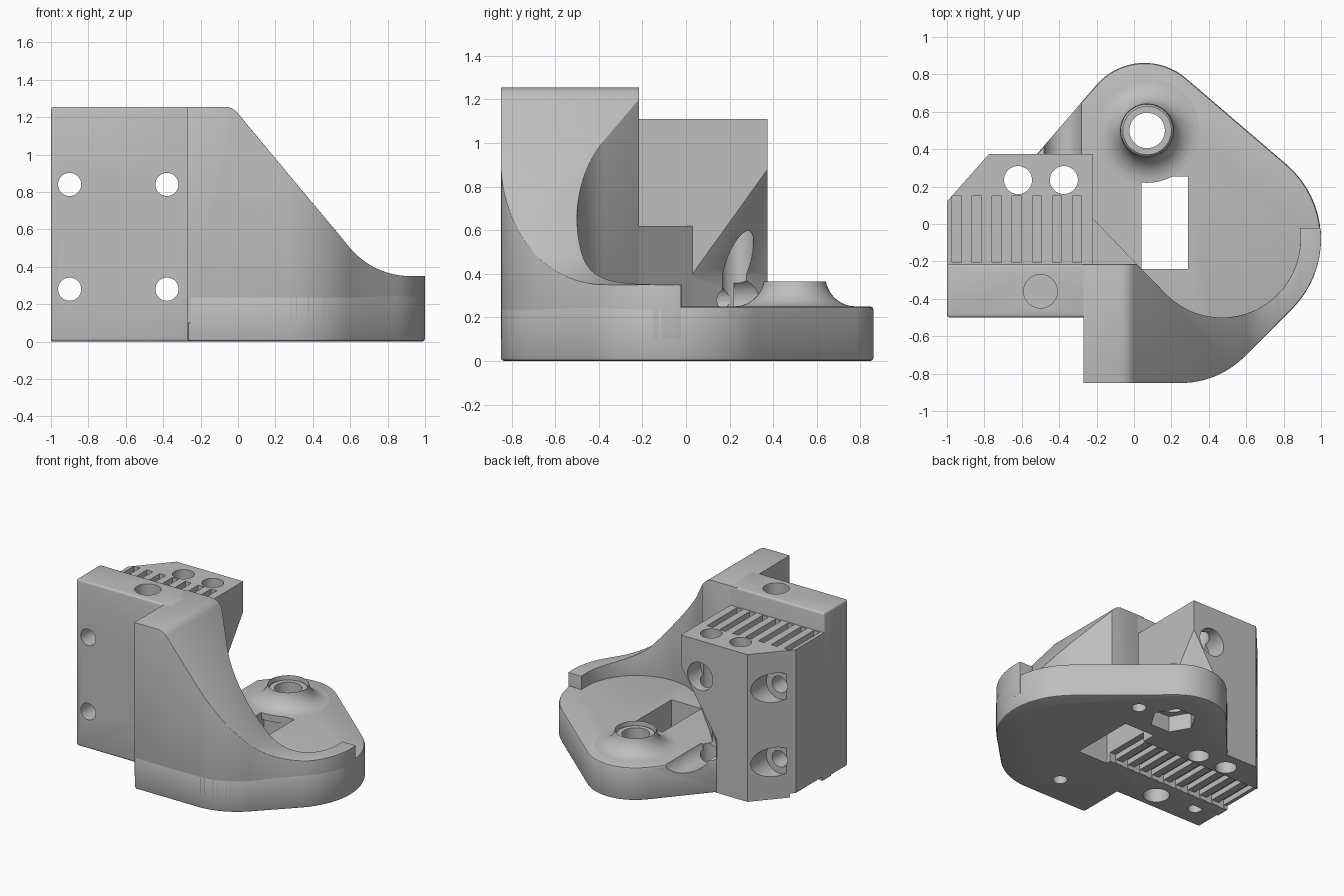
import bpy, bmesh, math
from mathutils import Vector

cube = bpy.data.objects.get("Cube")
if cube:
    bpy.data.objects.remove(cube, do_unlink=True)

grey = bpy.data.materials.new("plain grey")
grey.use_nodes = True
COLOUR = (0.52, 0.52, 0.52, 1)
grey.diffuse_color = COLOUR
grey.node_tree.nodes["Principled BSDF"].inputs["Base Color"].default_value = COLOUR


def finish(name, bm):
    bmesh.ops.recalc_face_normals(bm, faces=bm.faces[:])
    mesh = bpy.data.meshes.new(name)
    bm.to_mesh(mesh)
    bm.free()
    mesh.materials.append(grey)
    obj = bpy.data.objects.new(name, mesh)
    bpy.context.collection.objects.link(obj)
    return obj


def arc(cx, cy, r, a0, a1, n=20):
    angles = [math.radians(a0 + (a1 - a0) * i / n) for i in range(n + 1)]
    return [(cx + r * math.cos(a), cy + r * math.sin(a)) for a in angles]


def rounded(corners, n=16):
    """Polygon outline from (x, y, corner radius)."""
    out = []
    for i, (x, y, r) in enumerate(corners):
        p = Vector((x, y))
        if not r:
            out.append((x, y))
            continue
        a = (Vector(corners[i - 1][:2]) - p).normalized()
        b = (Vector(corners[(i + 1) % len(corners)][:2]) - p).normalized()
        half = a.angle(b) / 2
        c = p + (a + b).normalized() * (r / math.sin(half))
        start = p + a * (r / math.tan(half)) - c
        end = p + b * (r / math.tan(half)) - c
        a0 = math.atan2(start.y, start.x)
        turn = (math.atan2(end.y, end.x) - a0 + math.pi) % (2 * math.pi) - math.pi
        out += arc(c.x, c.y, r, math.degrees(a0), math.degrees(a0 + turn), n)
    return out


def prism(name, pts, lo, hi, axis="z"):
    """Extrude an outline along z, or an x-z outline along y."""
    def place(p, h):
        return (p[0], p[1], h) if axis == "z" else (p[0], h, p[1])
    bm = bmesh.new()
    low = [bm.verts.new(place(p, lo)) for p in pts]
    top = [bm.verts.new(place(p, hi)) for p in pts]
    bm.faces.new(low)
    bm.faces.new(top)
    for i in range(len(pts)):
        j = (i + 1) % len(pts)
        bm.faces.new((low[i], low[j], top[j], top[i]))
    return finish(name, bm)


def box(name, x0, x1, y0, y1, z0, z1):
    return prism(name, [(x0, y0), (x1, y0), (x1, y1), (x0, y1)], z0, z1)


def rod(x, c, r, lo, hi, axis="z", sides=40):
    return prism("cutter", arc(x, c, r, 0, 360 - 360 / sides, sides - 1), lo, hi, axis)


def bevel(obj, width, segments=3):
    mod = obj.modifiers.new("bevel", "BEVEL")
    mod.width, mod.segments = width, segments
    mod.limit_method, mod.angle_limit = "ANGLE", math.radians(45)


def boolean(obj, other, operation="DIFFERENCE"):
    mod = obj.modifiers.new("cut", "BOOLEAN")
    mod.operation, mod.object, mod.solver = operation, other, "EXACT"
    other.hide_render = True


# Base plate
base = prism("base_plate", rounded([
    (-0.27, -0.85, 0), (0.45, -0.85, 0.48), (1.248, -0.052, 0.527),
    (0.02, 1.0, 0.34), (-0.6, 0.28, 0), (-0.6, -0.4, 0), (-0.27, -0.4, 0)]), 0, 0.25)
bevel(base, 0.015, 2)

# Sloping side wall that runs down into the raised rim
wall_plan = [(-0.27, -0.215), (-0.27, -0.85)]
wall_plan += arc(0.45 - 0.199, -0.85 + 0.48, 0.48, -90, -45, 12)
wall_plan += arc(0.473, -0.077, 0.527, -45, 6)
wall_plan += arc(0.47, -0.08, 0.42, 8, -135, 32)
wall_plan += [(0.015, -0.215)]
wall = prism("sloping_wall", wall_plan, 0, 1.4)
slope = prism("cutter", rounded([
    (-0.4, 1.255, 0), (-0.03, 1.255, 0.09), (0.725, 0.35, 0.42),
    (1.1, 0.35, 0), (1.1, 0.1, 0), (-0.4, 0.1, 0)]), -1, 1, "y")
boolean(wall, slope, "INTERSECT")
bevel(wall, 0.02)

# Front bar, belt block and corner gusset
bar = box("front_bar", -1, -0.2, -0.5, -0.215, 0, 1.255)
bevel(bar, 0.015)
block = prism("belt_block", [(-1, -0.3), (-0.22, -0.3), (-0.22, 0.375),
                             (-0.775, 0.375), (-1, 0.12)], 0, 1.11)
gusset = prism("corner_gusset", [(-0.3, -0.3), (0.015, -0.3), (0.015, -0.215),
                                 (-0.22, 0.03), (-0.3, 0.03)], 0, 0.62)

# Flared collar
bm = bmesh.new()
profile = [(0.28, 0.2), (0.28, 0.25)]
profile += [(r, z) for r, z in arc(0.28, 0.39, 0.14, -100, -170, 10) if r < 0.27]
profile += [(0.14, 0.325), (0.13, 0.336)]
rings = [[bm.verts.new((x, y, z)) for x, y in arc(0.07, 0.5, r, 0, 352.5, 47)]
         for r, z in profile]
for a, b in zip(rings, rings[1:]):
    for i in range(48):
        j = (i + 1) % 48
        bm.faces.new((a[i], a[j], b[j], b[i]))
bm.faces.new(rings[0])
bm.faces.new(rings[-1])
collar = finish("collar", bm)

# Slanted clearance under the inner corner of the block
bm = bmesh.new()
for p in [(-0.16, 0.435, 1.06), (-0.16, -0.039, 0.4), (-0.572, 0.435, 0.4),
          (-0.16, -0.039, 0.25), (-0.572, 0.435, 0.25), (-0.16, 0.435, 0.25)]:
    bm.verts.new(p)
bmesh.ops.convex_hull(bm, input=bm.verts[:])
clearance = finish("cutter", bm)
boolean(block, clearance)
cutters = [slope, clearance]


def cut(cutter, *targets):
    cutters.append(cutter)
    for target in targets:
        boolean(target, cutter)


# Clamp screw holes with wide recesses at the back
for z in (0.28, 0.84):
    for x, r, start, end in ((-0.9, 0.11, 0.17, 0.6), (-0.38, 0.105, 0.22, 0.9)):
        cut(rod(x, z, 0.062, -0.6, 0.95, "y"), bar, block, base)
        cut(rod(x, z, r, start, end, "y"), block, base)

# Upright holes
for x in (-0.62, -0.375):
    cut(rod(x, 0.235, 0.075, -0.1, 1.3), block, base)
for lo, hi in ((-0.1, 0.4), (0.95, 1.4)):
    cut(rod(-0.5, -0.36, 0.09, lo, hi), bar, block, base)
cut(rod(0.07, 0.5, 0.095, -0.1, 0.5), base, collar)
cut(rod(0.07, 0.5, 0.16, -0.1, 0.12, "z", 6), base)
cut(box("cutter", 0.04, 0.29, -0.24, 0.255, -0.1, 0.5), base)

# Small blind holes underneath
cut(rod(0.36, 0.48, 0.05, -0.1, 0.15), base)
cut(rod(0.14, -0.62, 0.05, -0.1, 0.15), base, wall)
cut(rod(-0.82, -0.33, 0.05, -0.1, 0.15), bar)

# Toothed belt grooves on the top and bottom
cut(box("cutter", -1.1, 0.15, -0.2, 0.15, -0.1, 0.03), block, base, gusset)
for i in range(10):
    x = -0.972 + i * 0.107
    cut(box("cutter", x, x + 0.05, -0.205, 0.15, -0.1, 0.07), block, base, gusset)
    if i < 7:
        cut(box("cutter", x, x + 0.05, -0.205, 0.15, 1.065, 1.2), block)

# Bake the modifiers, drop the cutters and shade
parts = [base, wall, bar, block, gusset, collar]
bpy.context.view_layer.update()
graph = bpy.context.evaluated_depsgraph_get()
baked = [bpy.data.meshes.new_from_object(p.evaluated_get(graph)) for p in parts]
for part, mesh in zip(parts, baked):
    part.modifiers.clear()
    part.data = mesh
for cutter in cutters:
    bpy.data.objects.remove(cutter, do_unlink=True)
bpy.ops.object.select_all(action="DESELECT")
for part in parts:
    part.select_set(True)
bpy.context.view_layer.objects.active = base
bpy.ops.object.shade_smooth_by_angle(angle=math.radians(30))
